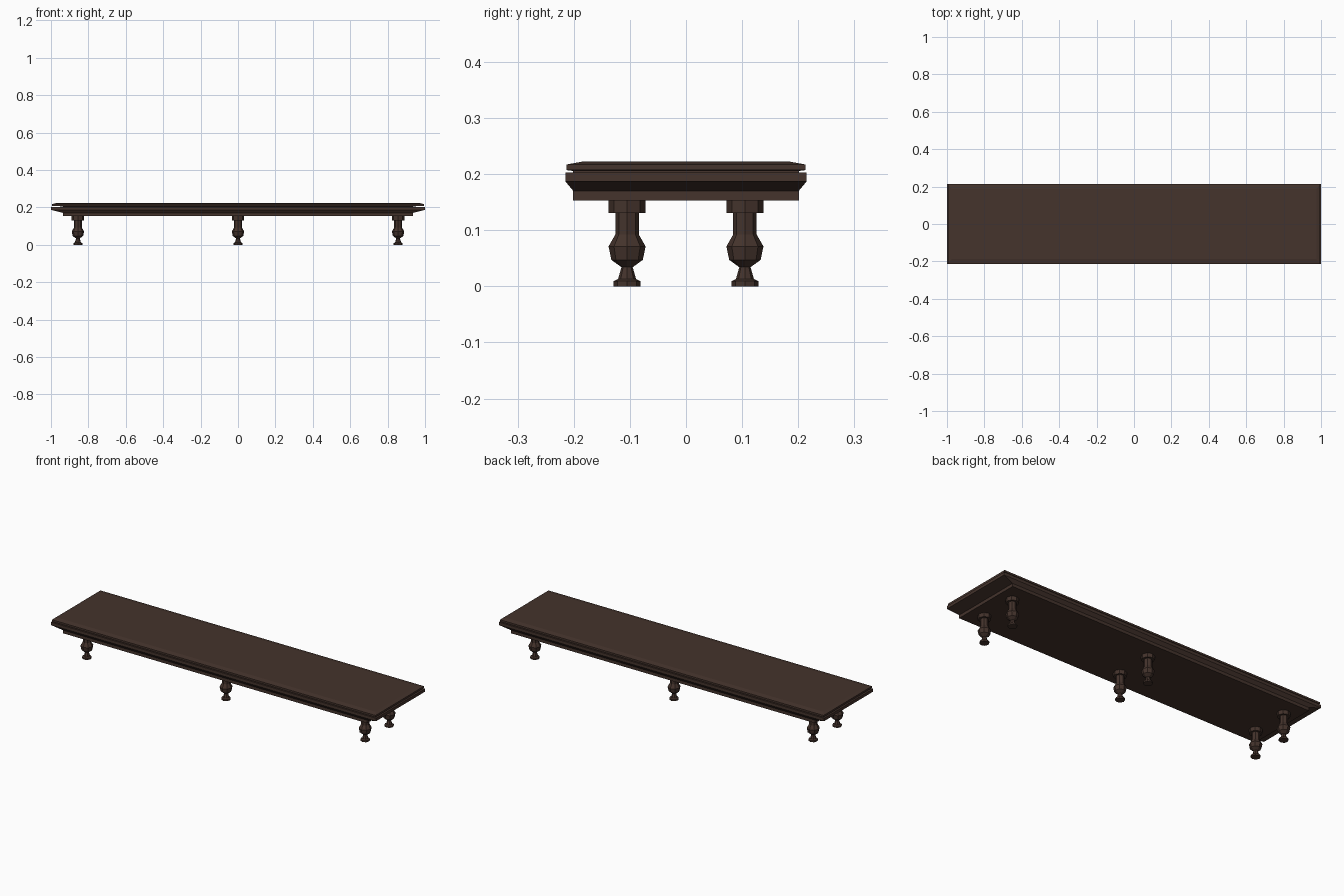
import bpy, bmesh, math

if "Cube" in bpy.data.objects:
    bpy.data.objects.remove(bpy.data.objects["Cube"])

wood = bpy.data.materials.new("dark brown wood")
wood.diffuse_color = (0.058, 0.033, 0.025, 1)
wood.use_nodes = True
wood.node_tree.nodes["Principled BSDF"].inputs["Base Color"].default_value = wood.diffuse_color


def loft(name, rings):
    """Skin a stack of equal-sized point rings and cap both ends."""
    bm = bmesh.new()
    loops = [[bm.verts.new(p) for p in ring] for ring in rings]
    n = len(loops[0])
    for a, b in zip(loops, loops[1:]):
        for i in range(n):
            j = (i + 1) % n
            bm.faces.new((a[i], a[j], b[j], b[i]))
    bm.faces.new(loops[0][::-1])
    bm.faces.new(loops[-1])
    bmesh.ops.recalc_face_normals(bm, faces=bm.faces)
    mesh = bpy.data.meshes.new(name)
    bm.to_mesh(mesh)
    bm.free()
    mesh.materials.append(wood)
    obj = bpy.data.objects.new(name, mesh)
    bpy.context.collection.objects.link(obj)
    return obj


def rect(hx, hy, z):
    return [(-hx, -hy, z), (hx, -hy, z), (hx, hy, z), (-hx, hy, z)]


def octagon(r, z):
    return [(r * math.cos(i * math.pi / 4), r * math.sin(i * math.pi / 4), z)
            for i in range(8)]


# Moulded frame under the top: straight apron, flared cove, flat edge
loft("apron_moulding", [rect(*p) for p in [
    (0.935, 0.201, 0.153), (0.935, 0.201, 0.170),
    (1.0, 0.215, 0.187), (1.0, 0.215, 0.203)]])

# Thin top board with chamfered edges, sitting on the frame
loft("top_board", [rect(*p) for p in [
    (0.935, 0.201, 0.202), (0.935, 0.201, 0.2055), (0.995, 0.213, 0.207),
    (0.995, 0.213, 0.217), (0.975, 0.186, 0.222)]])

# Turned eight-sided legs: foot, neck, bulb, column and square-shouldered cap
profile = [(0.024, 0), (0.024, 0.009), (0.016, 0.013), (0.010, 0.034),
           (0.028, 0.047), (0.033, 0.071), (0.021, 0.092), (0.021, 0.131),
           (0.033, 0.131), (0.033, 0.154)]
for xname, x in (("left", -0.856), ("middle", 0), ("right", 0.856)):
    for yname, y in (("front", -0.105), ("back", 0.105)):
        leg = loft(f"{yname}_{xname}_leg", [octagon(*p) for p in profile])
        leg.location = (x, y, 0)
